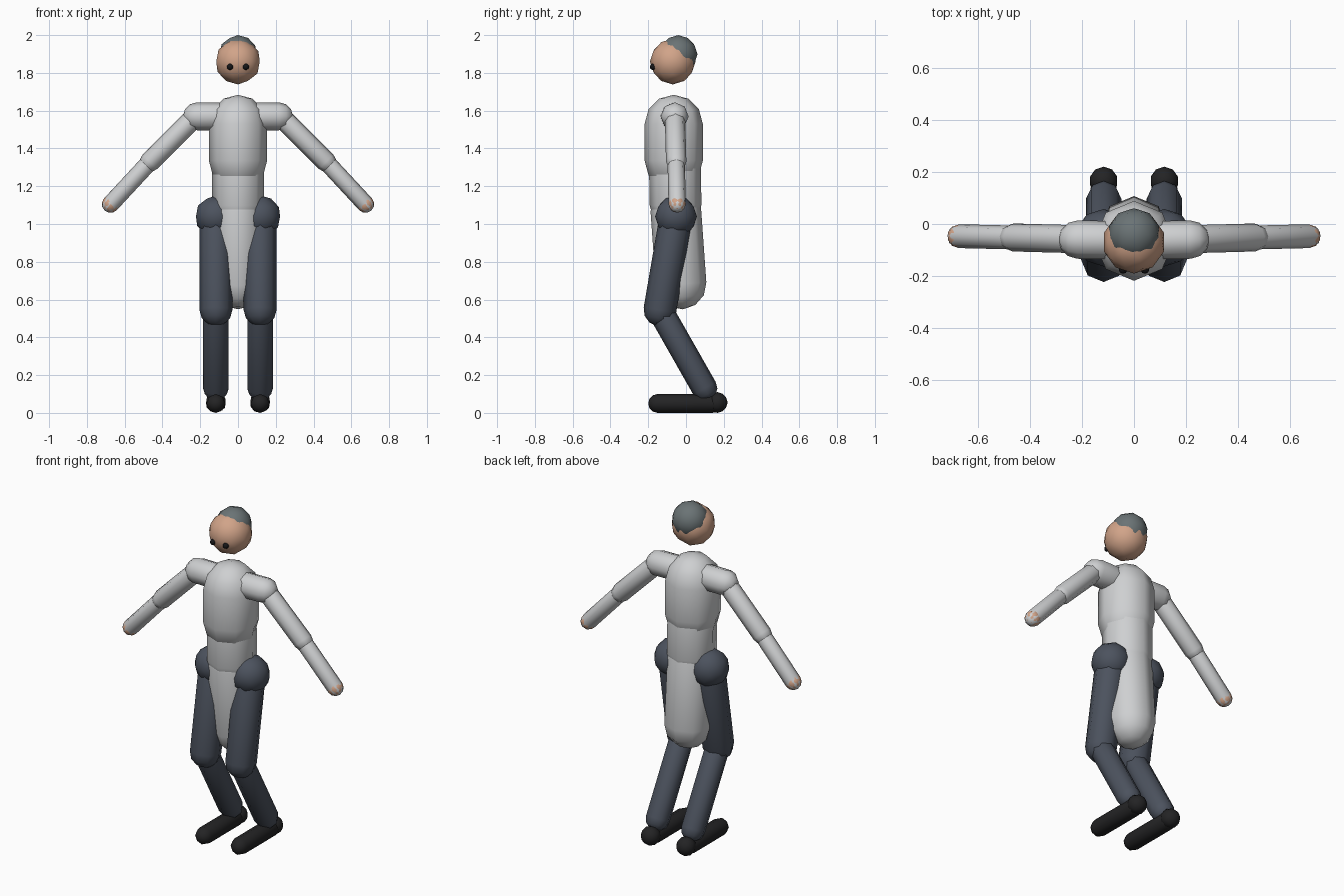
import bpy, bmesh
from math import sin, cos, pi
from mathutils import Vector

cube = bpy.data.objects.get("Cube")
if cube:
    bpy.data.objects.remove(cube, do_unlink=True)


def material(name, rgb):
    m = bpy.data.materials.new(name)
    m.use_nodes = True
    color = (*rgb, 1)
    m.diffuse_color = color
    m.node_tree.nodes["Principled BSDF"].inputs["Base Color"].default_value = color
    return m


shirt = material("light grey cloth", (0.62, 0.63, 0.64))
trousers = material("slate trousers", (0.072, 0.085, 0.112))
leather = material("black leather", (0.017, 0.017, 0.018))
skin = material("skin", (0.64, 0.37, 0.25))
hair_grey = material("grey hair", (0.145, 0.172, 0.178))
eye_black = material("eye black", (0.008, 0.008, 0.009))


def finish(name, bm, mat):
    bmesh.ops.recalc_face_normals(bm, faces=bm.faces)
    for f in bm.faces:
        f.smooth = True
    mesh = bpy.data.meshes.new(name)
    bm.to_mesh(mesh)
    bm.free()
    mesh.materials.append(mat)
    obj = bpy.data.objects.new(name, mesh)
    bpy.context.collection.objects.link(obj)
    return obj


def capsule(name, start, end, radius, mat, sides=8, steps=3):
    """Rounded limb between two joint centres."""
    a, b = Vector(start), Vector(end)
    turn = Vector((0, 0, 1)).rotation_difference((b - a).normalized())
    bm = bmesh.new()
    angles = [(a, -pi / 2 + i * pi / 2 / steps) for i in range(1, steps + 1)]
    angles += [(b, i * pi / 2 / steps) for i in range(steps)]
    rings = []
    for centre, t in angles:
        rings.append([bm.verts.new(centre + turn @ Vector((
            radius * cos(t) * cos(2 * pi * k / sides),
            radius * cos(t) * sin(2 * pi * k / sides),
            radius * sin(t)))) for k in range(sides)])
    tail = bm.verts.new(a - turn @ Vector((0, 0, radius)))
    tip = bm.verts.new(b + turn @ Vector((0, 0, radius)))
    for k in range(sides):
        n = (k + 1) % sides
        for low, high in zip(rings, rings[1:]):
            bm.faces.new((low[k], low[n], high[n], high[k]))
        bm.faces.new((tail, rings[0][n], rings[0][k]))
        bm.faces.new((tip, rings[-1][k], rings[-1][n]))
    return finish(name, bm, mat)


def ball(name, centre, radius, mat, detail=2):
    bm = bmesh.new()
    bmesh.ops.create_icosphere(bm, subdivisions=detail, radius=radius)
    bmesh.ops.translate(bm, verts=bm.verts, vec=centre)
    return finish(name, bm, mat)


# Head
ball("head", (0, -0.07, 1.86), 0.121, skin)
ball("hair", (0, -0.041, 1.898), 0.102, hair_grey)

# Body and long coat tail
capsule("chest", (0, -0.065, 1.335), (0, -0.065, 1.53), 0.154, shirt)
capsule("waist", (0, -0.055, 1.1), (0, -0.06, 1.36), 0.137, shirt)
capsule("coat_tail", (0, -0.026, 0.682), (0, -0.054, 1.075), 0.134, shirt)

for side, s in (("left", 1), ("right", -1)):
    ball(side + "_eye", (s * 0.042, -0.175, 1.832), 0.017, eye_black)

    # Arm
    elbow = (s * 0.466, -0.052, 1.33)
    wrist = (s * 0.675, -0.047, 1.105)
    capsule(side + "_shoulder", (s * 0.06, -0.063, 1.57), (s * 0.217, -0.06, 1.57), 0.074, shirt)
    capsule(side + "_upper_arm", (s * 0.24, -0.058, 1.555), elbow, 0.054, shirt)
    capsule(side + "_forearm", elbow, wrist, 0.046, shirt)
    ball(side + "_hand", wrist, 0.0455, skin)

    # Leg
    x = s * 0.117
    hip, knee, ankle = (x, -0.053, 1.04), (x, -0.138, 0.545), (x, 0.098, 0.13)
    ball(side + "_hip", hip, 0.111, trousers)
    capsule(side + "_thigh", hip, knee, 0.087, trousers)
    capsule(side + "_shin", knee, ankle, 0.068, trousers)

    # Shoe
    ball(side + "_heel", (x, 0.166, 0.055), 0.055, leather)
    capsule(side + "_shoe", (x, 0.14, 0.05), (x, -0.15, 0.05), 0.05, leather)
